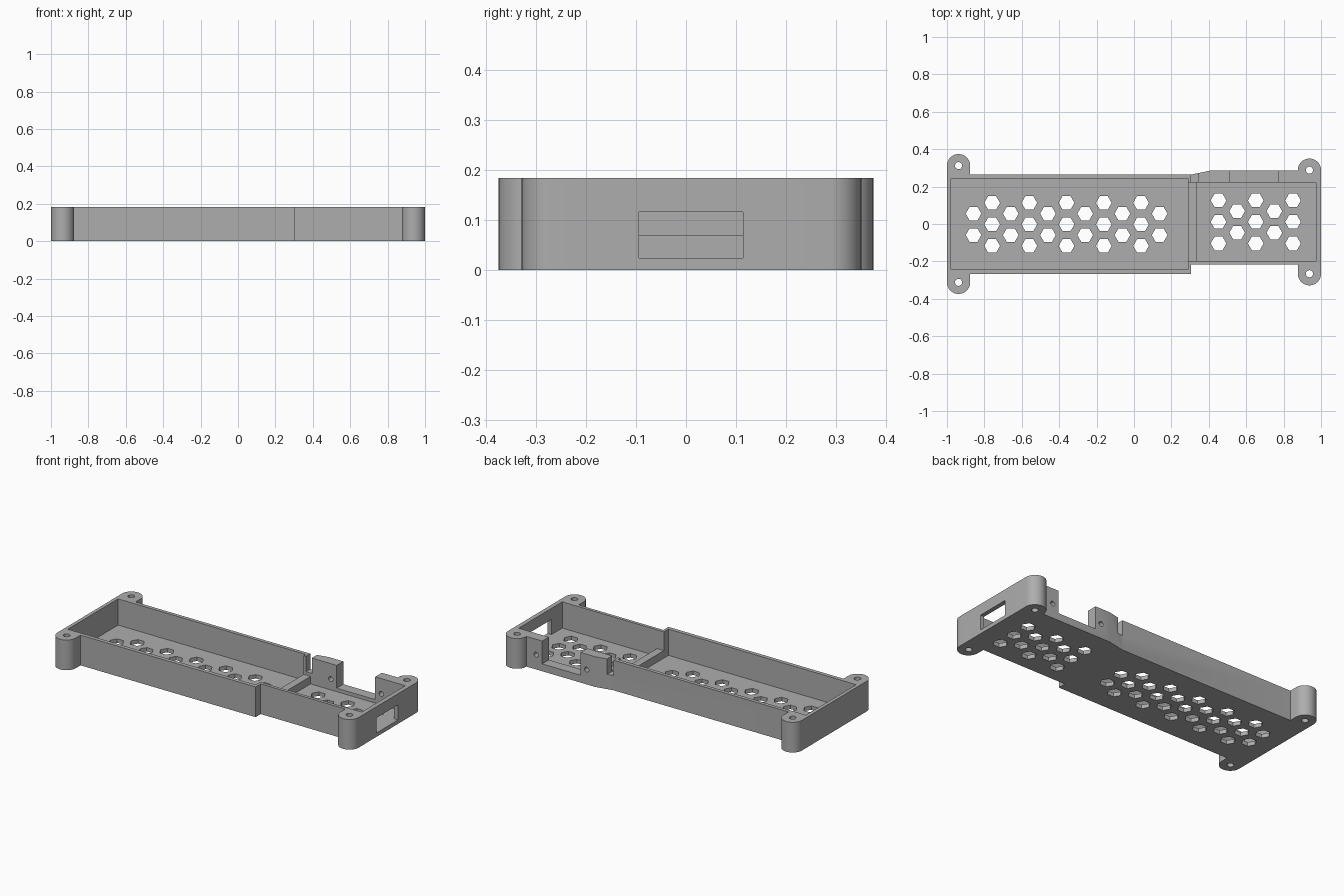
import bpy, bmesh
from math import cos, sin, radians
from mathutils import Matrix

if "Cube" in bpy.data.objects:
    bpy.data.objects.remove(bpy.data.objects["Cube"], do_unlink=True)

HEIGHT, FLOOR = 0.184, 0.024
TOP = HEIGHT + 0.1
BOSS_R = 0.062
BOSSES = {"front_right": (-0.938, -0.312), "front_left": (0.938, -0.266),
          "back_left": (0.938, 0.288), "back_right": (-0.938, 0.312)}

grey = bpy.data.materials.new("plain grey")
grey.use_nodes = True
colour = (0.42, 0.42, 0.42, 1)
grey.diffuse_color = colour
grey.node_tree.nodes["Principled BSDF"].inputs["Base Color"].default_value = colour


def arc(centre, radius, start, end, steps):
    angles = [radians(start + (end - start) * i / steps) for i in range(steps + 1)]
    return [(centre[0] + radius * cos(a), centre[1] + radius * sin(a)) for a in angles]


def prism(bm, outline, z0, z1, matrix=None):
    """Extrude a counter-clockwise outline from z0 to z1."""
    base = bm.faces.new([bm.verts.new((x, y, z0)) for x, y in outline])
    made = bmesh.ops.extrude_face_region(bm, geom=[base], use_keep_orig=True)
    top = [v for v in made["geom"] if isinstance(v, bmesh.types.BMVert)]
    bmesh.ops.translate(bm, verts=top, vec=(0, 0, z1 - z0))
    base.normal_flip()
    if matrix:
        bmesh.ops.transform(bm, matrix=matrix, verts=list(base.verts) + top)


def box(bm, x0, x1, y0, y1, z0, z1):
    prism(bm, [(x0, y0), (x1, y0), (x1, y1), (x0, y1)], z0, z1)


def finish(bm, name):
    bmesh.ops.recalc_face_normals(bm, faces=bm.faces)
    mesh = bpy.data.meshes.new(name)
    bm.to_mesh(mesh)
    bm.free()
    mesh.materials.append(grey)
    obj = bpy.data.objects.new(name, mesh)
    bpy.context.collection.objects.link(obj)
    return obj


# Solid tray: stepped outline with four rounded mounting lugs
outline = arc(BOSSES["front_right"], BOSS_R, 180, 360, 24)
outline += [(-0.876, -0.266), (0.305, -0.266), (0.305, -0.217), (0.876, -0.217)]
outline += arc(BOSSES["front_left"], BOSS_R, 180, 360, 24)
outline += arc(BOSSES["back_left"], BOSS_R, 0, 180, 24)
outline += [(0.876, 0.286), (0.41, 0.286), (0.305, 0.264), (-0.876, 0.264)]
outline += arc(BOSSES["back_right"], BOSS_R, 0, 180, 24)
bm = bmesh.new()
prism(bm, outline, 0, HEIGHT)
tray = finish(bm, "tray")


def cut(name, build):
    bm = bmesh.new()
    build(bm)
    cutter = finish(bm, name)
    cutter.hide_render = True
    mod = tray.modifiers.new(name, "BOOLEAN")
    mod.operation, mod.solver, mod.object = "DIFFERENCE", "EXACT", cutter
    bpy.context.view_layer.objects.active = tray
    bpy.ops.object.modifier_apply(modifier=name)
    bpy.data.objects.remove(cutter, do_unlink=True)


# Two pockets with a low divider between them
def pockets(bm):
    box(bm, -0.978, 0.288, -0.242, 0.242, FLOOR, TOP)
    box(bm, 0.334, 0.973, -0.198, 0.222, FLOOR, TOP)


cut("pockets", pockets)
cut("divider_clearance", lambda bm: box(bm, 0.25, 0.4, -0.198, 0.222, 0.07, TOP))


# Openings: back gap, narrow back slot and end window
def openings(bm):
    box(bm, 0.51, 0.77, 0.2, 0.4, 0.045, TOP)
    box(bm, 0.303, 0.342, 0.2, 0.4, 0.09, TOP)
    box(bm, 0.95, 1.1, -0.094, 0.114, FLOOR, 0.116)


cut("openings", openings)


# Hexagonal floor vents in staggered columns
def vents(bm):
    pitch = 0.115
    for x0, y0, columns, first in ((-0.858, -0.002, 11, 2), (0.452, 0.011, 5, 3)):
        for c in range(columns):
            count = first if c % 2 == 0 else 5 - first
            for r in range(count):
                centre = (x0 + c * 0.0995, y0 + (r - (count - 1) / 2) * pitch)
                prism(bm, arc(centre, 0.042, 0, 300, 5), -0.05, 0.06)


cut("vents", vents)


# Screw holes through the lugs, and cross holes beside the back gap
def screw_holes(bm):
    for centre in BOSSES.values():
        prism(bm, arc(centre, 0.019, 0, 345, 23), -0.1, TOP)
    for x in (0.47, 0.81):
        turn = Matrix.Translation((x, 0.25, 0.09)) @ Matrix.Rotation(radians(90), 4, "X")
        prism(bm, arc((0, 0), 0.015, 0, 345, 23), -0.15, 0.04, turn)


cut("screw_holes", screw_holes)

bpy.ops.object.select_all(action="DESELECT")
tray.select_set(True)
bpy.context.view_layer.objects.active = tray
bpy.ops.object.shade_smooth_by_angle(angle=radians(30))
